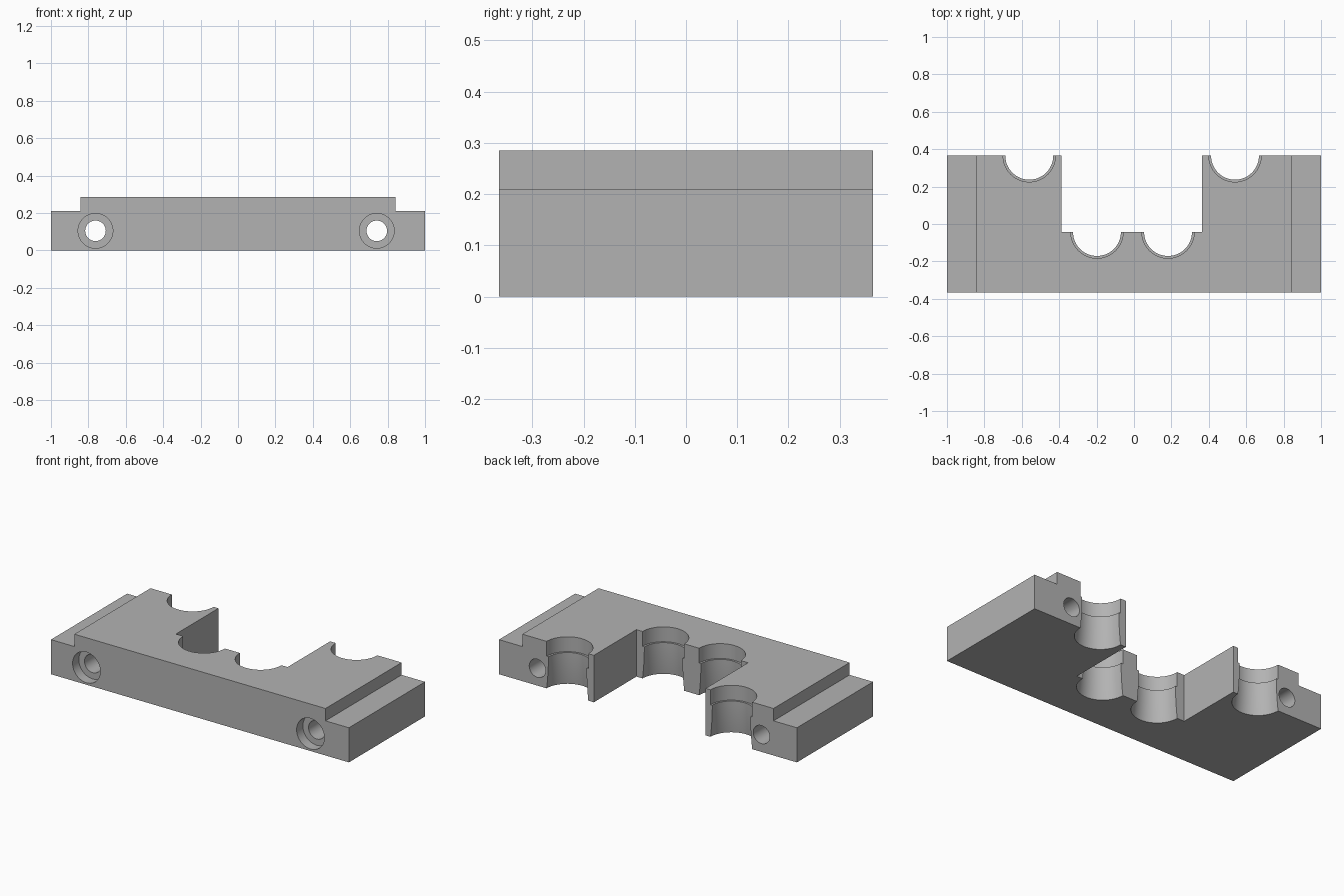
import bpy
import bmesh
from math import pi, radians
from mathutils import Matrix, Vector

cube = bpy.data.objects.get("Cube")
if cube:
    bpy.data.objects.remove(cube, do_unlink=True)

grey = bpy.data.materials.new("plain grey")
grey.use_nodes = True
colour = (0.45, 0.45, 0.45, 1)
grey.diffuse_color = colour
grey.node_tree.nodes["Principled BSDF"].inputs["Base Color"].default_value = colour


def add_object(name, bm):
    bmesh.ops.recalc_face_normals(bm, faces=bm.faces)
    mesh = bpy.data.meshes.new(name)
    bm.to_mesh(mesh)
    bm.free()
    mesh.materials.append(grey)
    ob = bpy.data.objects.new(name, mesh)
    bpy.context.collection.objects.link(ob)
    return ob


def extrude_profile(name, points, depth):
    """Closed x-z outline extruded along y."""
    bm = bmesh.new()
    face = bm.faces.new([bm.verts.new((x, -depth / 2, z)) for x, z in points])
    new = bmesh.ops.extrude_face_region(bm, geom=[face])["geom"]
    verts = [v for v in new if isinstance(v, bmesh.types.BMVert)]
    bmesh.ops.translate(bm, verts=verts, vec=(0, depth, 0))
    return add_object(name, bm)


def lathe(name, profile, matrix, steps=64):
    """Solid of revolution from (radius, height) points."""
    bm = bmesh.new()
    rings = []
    for r, h in profile:
        rings.append([bm.verts.new(matrix @ (Matrix.Rotation(2 * pi * i / steps, 4, "Z")
                                             @ Vector((r, 0, h)))) for i in range(steps)])
    for a, b in zip(rings, rings[1:]):
        for i in range(steps):
            j = (i + 1) % steps
            bm.faces.new((a[i], a[j], b[j], b[i]))
    bm.faces.new(rings[0])
    bm.faces.new(rings[-1])
    return add_object(name, bm)


def cut(target, cutter):
    cutter.hide_render = True
    mod = target.modifiers.new(cutter.name, "BOOLEAN")
    mod.operation = "DIFFERENCE"
    mod.solver = "EXACT"
    mod.object = cutter
    bpy.context.view_layer.objects.active = target
    bpy.ops.object.modifier_apply(modifier=mod.name)
    bpy.data.objects.remove(cutter, do_unlink=True)


# Body with stepped ends
width, step, low, top, depth = 1.0, 0.843, 0.21, 0.285, 0.73
body = extrude_profile("clamp_block", [
    (-width, 0), (width, 0), (width, low), (step, low),
    (step, top), (-step, top), (-step, low), (-width, low)], depth)

# Rectangular notch in the back
notch_y = -0.043
notch = extrude_profile("notch_cutter", [(-0.387, -1), (0.363, -1), (0.363, 1), (-0.387, 1)], 1)
notch.data.transform(Matrix.Translation((0, notch_y + 0.5, 0)))
cut(body, notch)

# Half-round seats: wide collar on top, waisted bore flaring to the bottom
ledge, wide, waist = 0.195, 0.14, 0.128
seat = [(wide, -0.1), (wide, 0)]
seat += [(waist + (wide - waist) * (1 - t / 8) ** 2, ledge * t / 8) for t in range(1, 9)]
seat += [(wide, ledge), (wide, 0.4)]
for x, y in [(-0.56, depth / 2), (-0.198, notch_y), (0.182, notch_y), (0.54, depth / 2)]:
    cut(body, lathe("seat_cutter", seat, Matrix.Translation((x, y, 0))))

# Counterbored bolt holes running front to back
bolt = [(0.093, -0.1), (0.093, 0.06), (0.055, 0.06), (0.055, 1)]
for x in (-0.762, 0.742):
    place = Matrix.Translation((x, -depth / 2, 0.105)) @ Matrix.Rotation(-pi / 2, 4, "X")
    cut(body, lathe("bolt_cutter", bolt, place, 48))

# Smooth bores with crisp edges
body.select_set(True)
bpy.context.view_layer.objects.active = body
bpy.ops.object.shade_smooth_by_angle(angle=radians(30))
